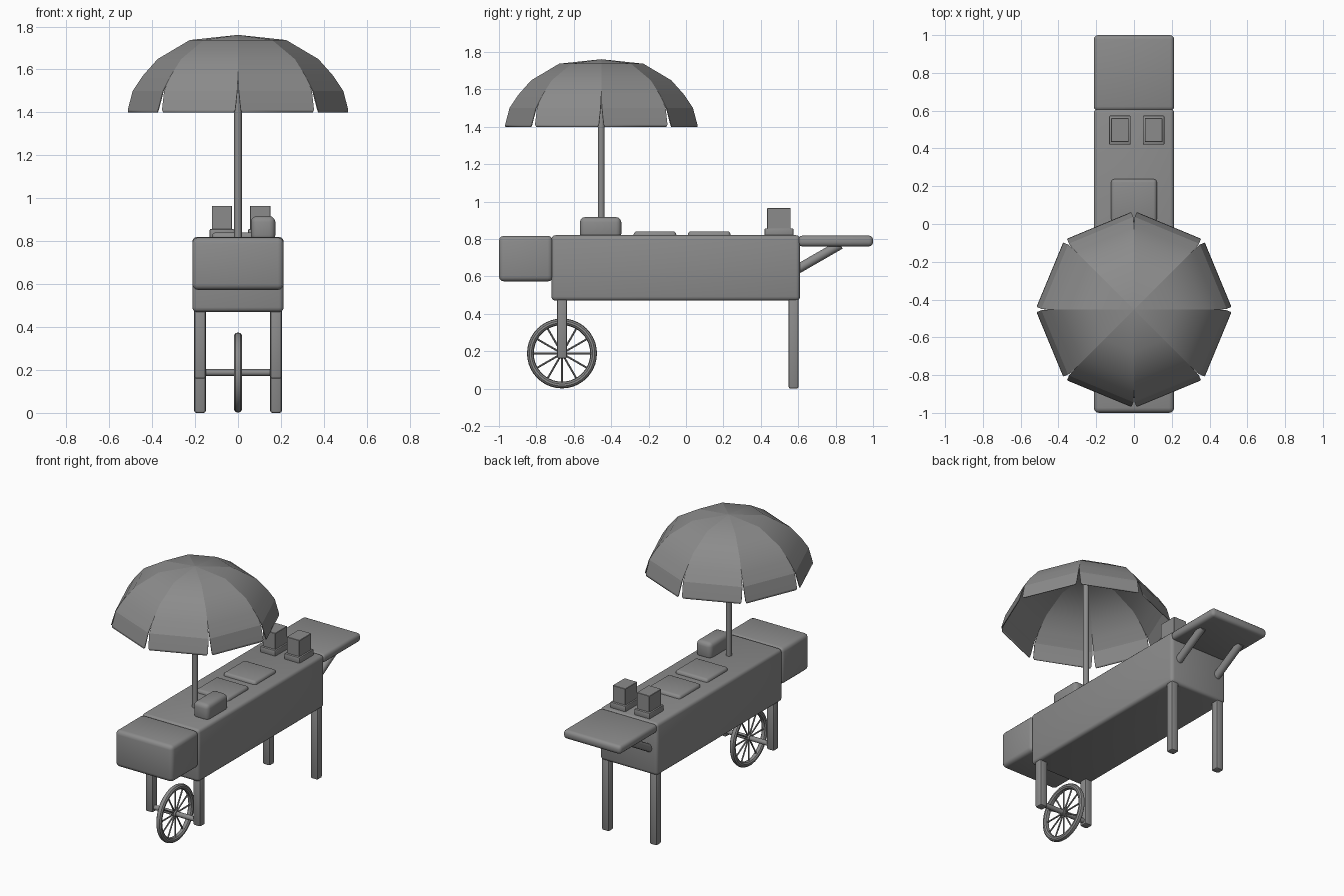
import bpy, bmesh
from math import cos, sin, pi, radians
from mathutils import Vector

if "Cube" in bpy.data.objects:
    bpy.data.objects.remove(bpy.data.objects["Cube"])

grey = bpy.data.materials.new("dark_grey")
grey.diffuse_color = (0.26, 0.26, 0.26, 1)
grey.use_nodes = True
grey.node_tree.nodes["Principled BSDF"].inputs["Base Color"].default_value = grey.diffuse_color


def finish(name, bm, angle=35):
    bmesh.ops.recalc_face_normals(bm, faces=bm.faces)
    me = bpy.data.meshes.new(name)
    bm.to_mesh(me)
    bm.free()
    me.materials.append(grey)
    ob = bpy.data.objects.new(name, me)
    bpy.context.collection.objects.link(ob)
    bpy.ops.object.select_all(action='DESELECT')
    ob.select_set(True)
    bpy.context.view_layer.objects.active = ob
    bpy.ops.object.shade_smooth_by_angle(angle=radians(angle), keep_sharp_edges=True)
    return ob


def box(name, x0, x1, y0, y1, z0, z1, bevel=0.0, segs=3):
    bm = bmesh.new()
    bmesh.ops.create_cube(bm, size=1)
    for v in bm.verts:
        v.co = Vector(((x0 + x1) / 2 + v.co.x * (x1 - x0),
                       (y0 + y1) / 2 + v.co.y * (y1 - y0),
                       (z0 + z1) / 2 + v.co.z * (z1 - z0)))
    if bevel:
        bmesh.ops.bevel(bm, geom=bm.edges[:], offset=bevel, segments=segs,
                        profile=0.5, affect='EDGES', clamp_overlap=True)
    return finish(name, bm)


def add_rod(bm, a, b, r, segs=12):
    a, b = Vector(a), Vector(b)
    ret = bmesh.ops.create_cone(bm, cap_ends=True, segments=segs,
                                radius1=r, radius2=r, depth=(b - a).length)
    rot = (b - a).to_track_quat('Z', 'Y')
    for v in ret['verts']:
        v.co = rot @ v.co + (a + b) / 2


def rod(name, a, b, r, segs=12):
    bm = bmesh.new()
    add_rod(bm, a, b, r, segs)
    return finish(name, bm)


# cart body, front box and rear shelf
box("cart_body", -0.213, 0.213, -0.72, 0.61, 0.47, 0.82, 0.022)
box("front_box", -0.213, 0.213, -1.0, -0.712, 0.573, 0.817, 0.027)
box("rear_shelf", -0.213, 0.213, 0.60, 1.0, 0.76, 0.818, 0.022)

# legs, wheel forks and shelf brackets, mirrored left and right
for side, s in (("left", -1), ("right", 1)):
    xa, xb = sorted((s * 0.15, s * 0.204))
    box("rear_leg_" + side, xa, xb, 0.549, 0.602, 0.0, 0.50, 0.01, 2)
    box("wheel_fork_" + side, xa, xb, -0.69, -0.636, 0.160, 0.50, 0.01, 2)
    rod("shelf_bracket_" + side, (s * 0.15, 0.585, 0.632),
        (s * 0.15, 0.825, 0.77), 0.025)

# wheel: tyre ring, spokes, axle
WY, WZ = -0.663, 0.188
bm = bmesh.new()
N, M = 40, 10
ring = []
for i in range(N):
    a = 2 * pi * i / N
    row = []
    for j in range(M):
        b = 2 * pi * j / M
        r = 0.169 + 0.018 * cos(b)
        row.append(bm.verts.new((0.019 * sin(b), WY + r * cos(a), WZ + r * sin(a))))
    ring.append(row)
for i in range(N):
    for j in range(M):
        p, q = ring[i], ring[(i + 1) % N]
        bm.faces.new((p[j], q[j], q[(j + 1) % M], p[(j + 1) % M]))
finish("wheel_tyre", bm)
bm = bmesh.new()
for i in range(12):
    a = 2 * pi * i / 12
    add_rod(bm, (0, WY, WZ), (0, WY + 0.165 * cos(a), WZ + 0.165 * sin(a)), 0.005, 8)
add_rod(bm, (-0.015, WY, WZ), (0.015, WY, WZ), 0.022, 16)
finish("wheel_spokes", bm)
rod("wheel_axle", (-0.17, WY, WZ), (0.17, WY, WZ), 0.016, 16)

# umbrella pole
UY = -0.453
rod("umbrella_pole", (0, UY, 0.80), (0, UY, 1.752), 0.018, 12)

# canopy: eight panels; each row is radius, height, slit inset
profile = [(0.0, 1.761, 0), (0.225, 1.737, 0), (0.375, 1.648, 0), (0.444, 1.57, 0),
           (0.492, 1.50, 0.004), (0.519, 1.412, 0.014), (0.522, 1.40, 0.022)]
bm = bmesh.new()
for k in range(8):
    a0, a1 = k * pi / 4, (k + 1) * pi / 4
    d0, d1 = Vector((cos(a0), sin(a0), 0)), Vector((cos(a1), sin(a1), 0))
    along = (d1 - d0).normalized()
    prev = None
    for r, z, inset in profile:
        base = Vector((0, UY, z))
        if r == 0:
            cur = [bm.verts.new(base)]
        else:
            cur = [bm.verts.new(base + d0 * r + along * inset),
                   bm.verts.new(base + d1 * r - along * inset)]
        if prev:
            bm.faces.new(prev + cur[::-1] if len(prev) == 2 else [prev[0], cur[0], cur[1]])
        prev = cur
bmesh.ops.remove_doubles(bm, verts=bm.verts, dist=0.0005)
# crisp ribs between panels and a crisp fold above the valance
for e in bm.edges:
    za, zb = e.verts[0].co.z, e.verts[1].co.z
    e.smooth = abs(za - zb) < 1e-4 and abs(za - 1.50) > 1e-3
canopy = finish("umbrella_canopy", bm)
mod = canopy.modifiers.new("thickness", 'SOLIDIFY')
mod.thickness = 0.004
mod.offset = -1

# things on the counter
box("counter_box", 0.06, 0.174, -0.567, -0.346, 0.80, 0.917, 0.028)
for name, y0 in (("front_lid", -0.28), ("rear_lid", 0.01)):
    box(name, -0.121, 0.121, y0, y0 + 0.228, 0.79, 0.841, 0.018)
for name, x in (("left", -0.075), ("right", 0.104)):
    box("dispenser_base_" + name, x - 0.057, x + 0.057, 0.42, 0.574, 0.81, 0.857, 0.006, 2)
    box("dispenser_" + name, x - 0.047, x + 0.047, 0.434, 0.56, 0.85, 0.965, 0.002, 1)
